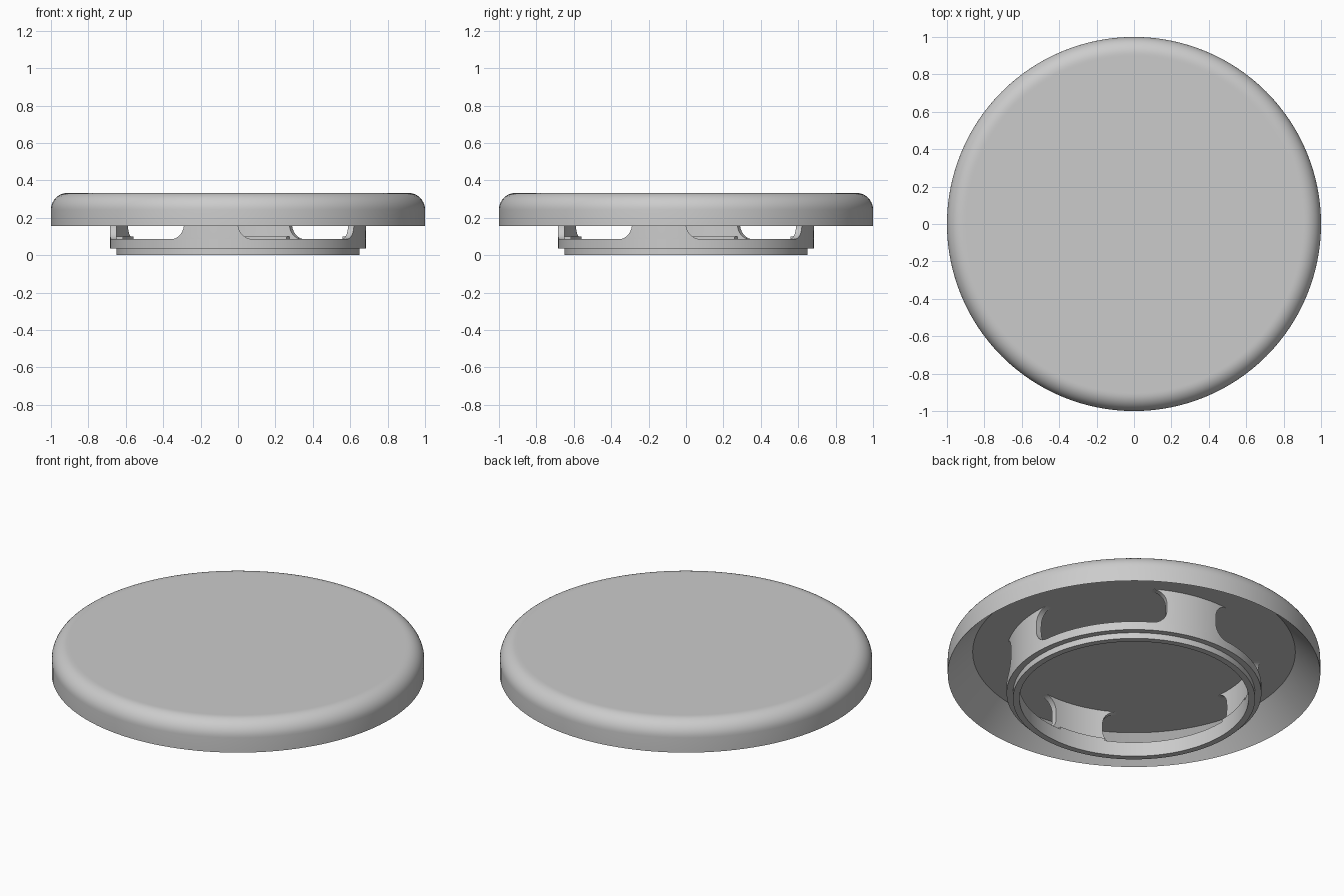
import bpy, bmesh
from math import sin, cos, pi, radians, sqrt

if "Cube" in bpy.data.objects:
    bpy.data.objects.remove(bpy.data.objects["Cube"], do_unlink=True)

grey = bpy.data.materials.new("light_grey")
grey.use_nodes = True
colour = (0.6, 0.6, 0.6, 1)
grey.diffuse_color = colour
grey.node_tree.nodes["Principled BSDF"].inputs["Base Color"].default_value = colour


def finish(name, bm):
    bmesh.ops.remove_doubles(bm, verts=bm.verts, dist=1e-5)
    bmesh.ops.recalc_face_normals(bm, faces=bm.faces)
    mesh = bpy.data.meshes.new(name)
    bm.to_mesh(mesh)
    bm.free()
    mesh.materials.append(grey)
    obj = bpy.data.objects.new(name, mesh)
    bpy.context.collection.objects.link(obj)
    bpy.ops.object.select_all(action='DESELECT')
    obj.select_set(True)
    bpy.context.view_layer.objects.active = obj
    bpy.ops.object.shade_smooth_by_angle(angle=radians(30))
    return obj


def lathe(name, profile, closed, steps=128):
    """Spin an (r, z) profile around the z axis."""
    bm = bmesh.new()
    verts = [bm.verts.new((r, 0, z)) for r, z in profile]
    pairs = list(zip(verts, verts[1:]))
    if closed:
        pairs.append((verts[-1], verts[0]))
    edges = [bm.edges.new(p) for p in pairs]
    bmesh.ops.spin(bm, geom=verts + edges, cent=(0, 0, 0), axis=(0, 0, 1),
                   angle=2 * pi, steps=steps, use_duplicate=False)
    return finish(name, bm)


# Heights and radii shared by the parts
SILL, CEILING = 0.085, 0.29
OUTER, THIN, INNER = 0.684, 0.65, 0.615
CORNER = 0.08

# Lid: rounded top edge, deep hollow with a sloping wall underneath
FILLET, TOP = 0.09, 0.333
arc = [(1 - FILLET + FILLET * cos(a), TOP - FILLET + FILLET * sin(a))
       for a in (i * pi / 20 for i in range(11))]
lathe("lid", [(0, CEILING), (0.866, CEILING), (1, 0.155)] + arc
      + [(0.9, TOP), (0, TOP)], False)

# Collar ring with a stepped lower lip
lathe("collar_ring", [(INNER, 0), (THIN, 0), (THIN, 0.035), (OUTER, 0.035),
                      (OUTER, SILL), (INNER, SILL)], True)


def flare(z):
    """Extra width of a post at the rounded corners of the slots."""
    d = max(0, CORNER - min(z - SILL, CEILING - z))
    return CORNER - sqrt(max(0, CORNER * CORNER - d * d))


def post(name, turn, r_in, r_out, z_top, rounded, rows=20, cols=12):
    """Curved wall piece between two slots, as a closed grid shell."""
    bm = bmesh.new()
    grids = []
    for r in (r_in, r_out):
        grid = []
        for j in range(rows + 1):
            # Cosine spacing keeps the corners round
            z = SILL + (z_top - SILL) * (1 - cos(pi * j / rows)) / 2
            extra = flare(z) / OUTER if rounded else 0
            lo, hi = turn - radians(25) - extra, turn + extra
            angles = [lo + (hi - lo) * i / cols for i in range(cols + 1)]
            grid.append([bm.verts.new((r * cos(a), r * sin(a), z)) for a in angles])
        grids.append(grid)
        for j in range(rows):
            for i in range(cols):
                bm.faces.new((grid[j][i], grid[j][i + 1],
                              grid[j + 1][i + 1], grid[j + 1][i]))
    a, b = grids
    for j in range(rows):
        for i in (0, cols):
            bm.faces.new((a[j][i], a[j + 1][i], b[j + 1][i], b[j][i]))
    for j in (0, rows):
        for i in range(cols):
            bm.faces.new((a[j][i], a[j][i + 1], b[j][i + 1], b[j][i]))
    finish(name, bm)


# Four posts, each with a low ledge on its inside
for k, side in enumerate(("front", "left", "back", "right")):
    turn = (k - 1) * pi / 2
    post(side + "_post", turn, THIN, OUTER, CEILING, True)
    post(side + "_post_ledge", turn, INNER, THIN, 0.1, False, rows=1)
